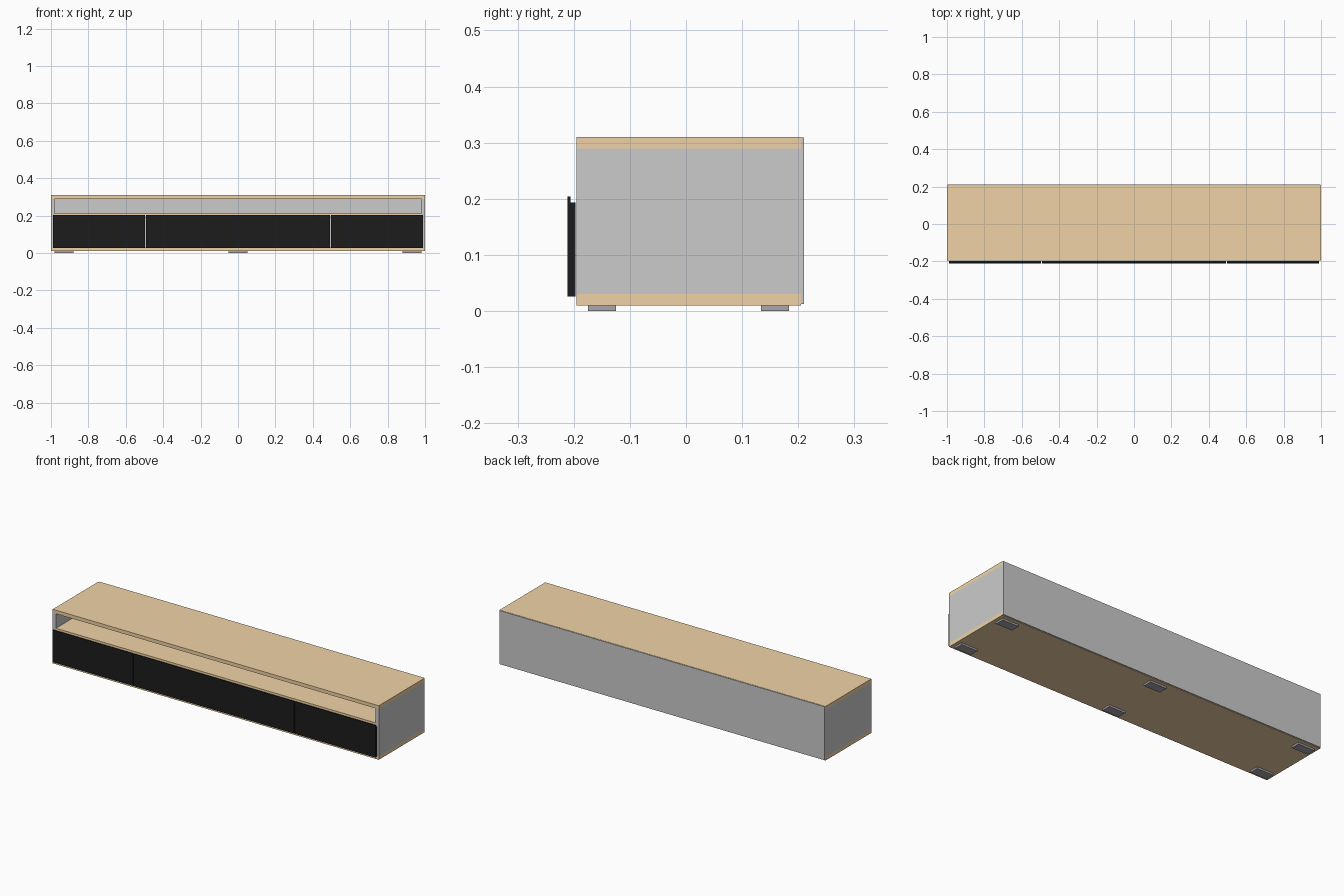
import bpy
import bmesh

if "Cube" in bpy.data.objects:
    bpy.data.objects.remove(bpy.data.objects["Cube"])


def material(name, rgb):
    m = bpy.data.materials.new(name)
    m.diffuse_color = (*rgb, 1)
    m.use_nodes = True
    m.node_tree.nodes["Principled BSDF"].inputs["Base Color"].default_value = m.diffuse_color
    return m


WOOD = material("warm_wood", (0.87, 0.65, 0.38))
BLACK = material("black_front", (0.012, 0.012, 0.012))
RUBBER = material("dark_foot", (0.40, 0.39, 0.42))


def prism(name, profile, x0, x1, mat=None):
    """Extrude a (y, z) profile along x."""
    bm = bmesh.new()
    face = bm.faces.new([bm.verts.new((x0, y, z)) for y, z in profile])
    ext = bmesh.ops.extrude_face_region(bm, geom=[face])
    verts = [g for g in ext["geom"] if isinstance(g, bmesh.types.BMVert)]
    bmesh.ops.translate(bm, verts=verts, vec=(x1 - x0, 0, 0))
    bmesh.ops.recalc_face_normals(bm, faces=bm.faces)
    mesh = bpy.data.meshes.new(name)
    bm.to_mesh(mesh)
    bm.free()
    obj = bpy.data.objects.new(name, mesh)
    bpy.context.collection.objects.link(obj)
    if mat:
        mesh.materials.append(mat)
    return obj


def box(name, x0, x1, y0, y1, z0, z1, mat=None):
    return prism(name, [(y0, z0), (y1, z0), (y1, z1), (y0, z1)], x0, x1, mat)


FRONT, BACK = -0.195, 0.205

# Horizontal wooden boards
box("top_board", -1, 1, FRONT, BACK, 0.29, 0.31, WOOD)
box("bottom_board", -1, 1, FRONT, BACK, 0.01, 0.03, WOOD)
box("shelf", -0.98, 0.98, FRONT, BACK, 0.19, 0.21, WOOD)

# Grey sides and back panel
box("left_side", -1, -0.98, FRONT, BACK, 0.03, 0.29)
box("right_side", 0.98, 1, FRONT, BACK, 0.03, 0.29)
box("back_panel", -0.998, 0.998, BACK, 0.21, 0.0125, 0.309)

# Four flap fronts, each with a thin raised finger lip
flap = [(-0.211, 0.026), (-0.197, 0.026), (-0.197, 0.193),
        (-0.206, 0.193), (-0.206, 0.204), (-0.211, 0.204)]
for i, (x0, x1) in enumerate([(-0.99, -0.4975), (-0.4925, 0),
                              (0, 0.4925), (0.4975, 0.99)]):
    prism(f"flap_front_{i + 1}", flap, x0, x1, BLACK)

# Six low feet
for x in (-0.93, 0, 0.93):
    for row, y in (("front", -0.15), ("back", 0.159)):
        box(f"{row}_foot", x - 0.05, x + 0.05, y - 0.025, y + 0.025, 0, 0.01, RUBBER)
